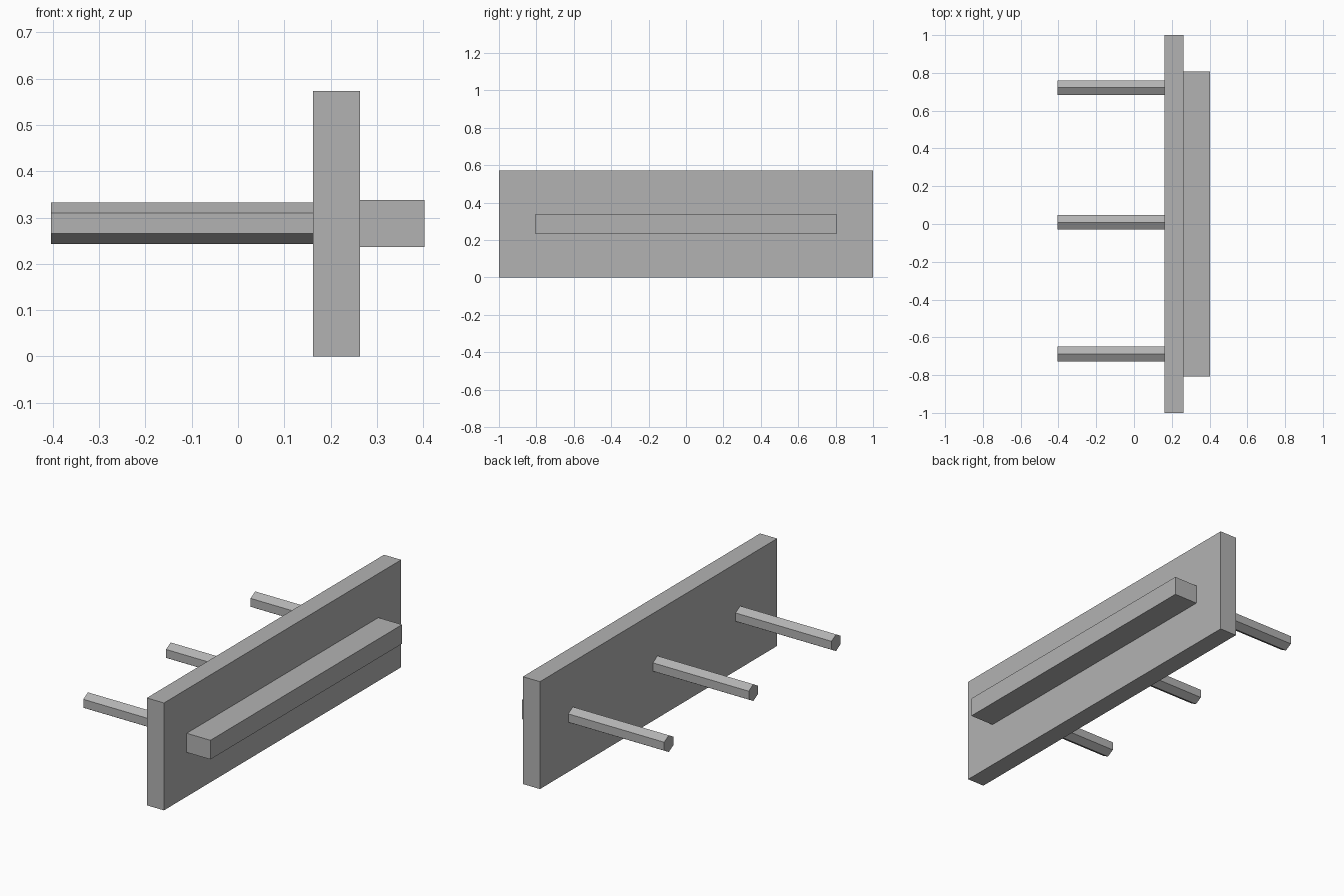
import bpy
import math

cube = bpy.data.objects.get("Cube")
if cube:
    bpy.data.objects.remove(cube, do_unlink=True)

# Single plain grey
grey = bpy.data.materials.new("plain_grey")
grey.use_nodes = True
colour = (0.45, 0.45, 0.45, 1)
grey.diffuse_color = colour
grey.node_tree.nodes["Principled BSDF"].inputs["Base Color"].default_value = colour


def box(name, low, high):
    """Box spanning two opposite corners."""
    centre = [(a + b) / 2 for a, b in zip(low, high)]
    bpy.ops.mesh.primitive_cube_add(size=1, location=centre)
    obj = bpy.context.object
    obj.name = name
    obj.scale = [b - a for a, b in zip(low, high)]
    bpy.ops.object.transform_apply(location=False, rotation=False, scale=True)
    obj.data.materials.append(grey)


def peg(name, y, start=-0.404, end=0.162, z=0.2875):
    """Six-sided peg lying along x with an edge on top."""
    bpy.ops.mesh.primitive_cylinder_add(
        vertices=6, radius=0.0447, depth=end - start,
        location=((start + end) / 2, y, z), rotation=(0, math.pi / 2, 0))
    obj = bpy.context.object
    obj.name = name
    # Turn the hexagon so a corner points straight up
    top = max((obj.matrix_basis @ v.co).z for v in obj.data.vertices) - z
    if top < 0.044:
        for v in obj.data.vertices:
            v.co.x, v.co.y = -v.co.y, v.co.x
    obj.data.materials.append(grey)


# Upright board and the rail on its outer face
box("back_board", (0.162, -1, 0), (0.263, 1, 0.573))
box("front_rail", (0.263, -0.808, 0.236), (0.403, 0.808, 0.338))

# Row of pegs on the other face
for label, y in (("rear", 0.722), ("middle", 0.009), ("front", -0.688)):
    peg(label + "_peg", y)
